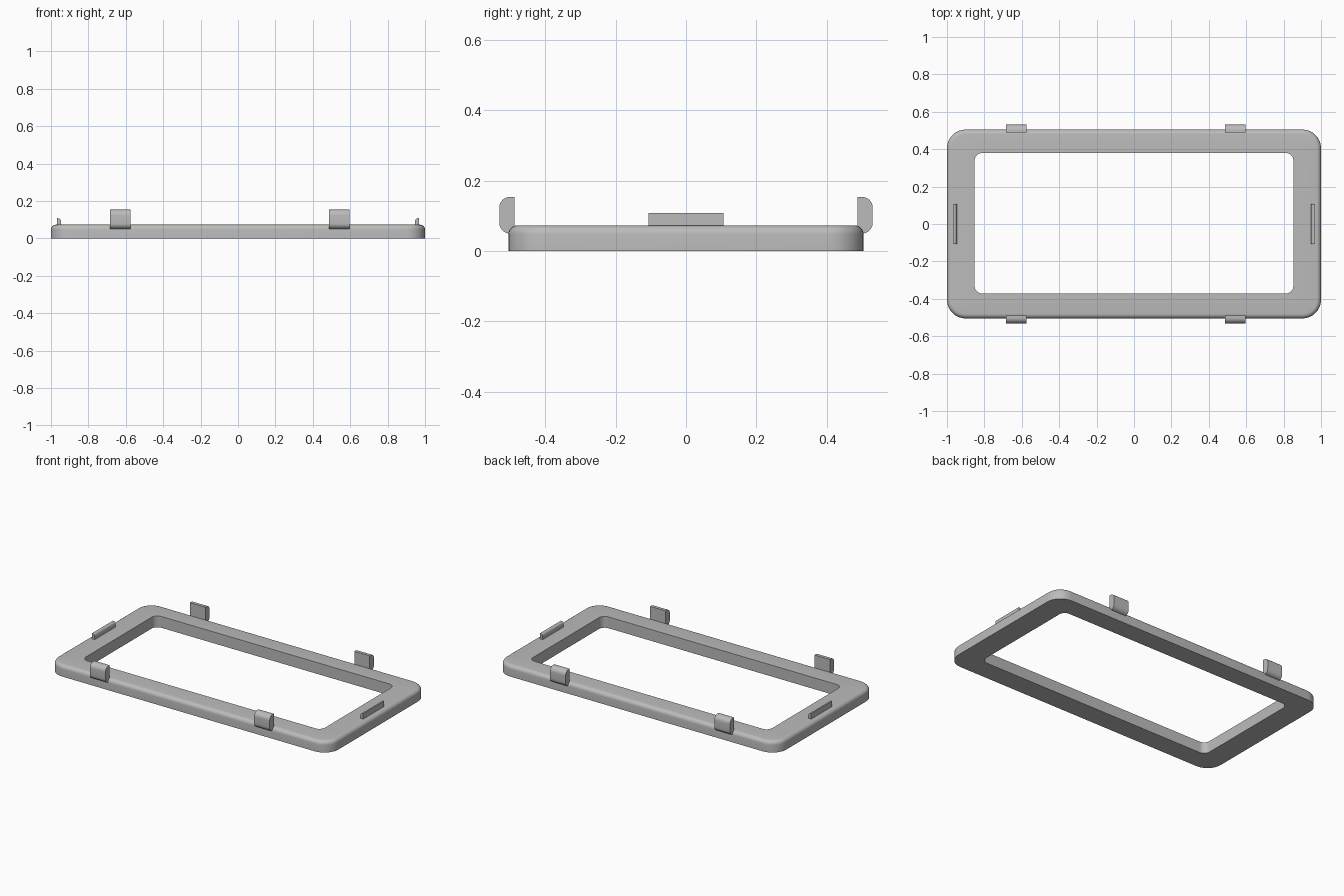
import bpy, bmesh
from math import sin, cos, pi, radians

cube = bpy.data.objects.get("Cube")
if cube:
    bpy.data.objects.remove(cube, do_unlink=True)

grey = bpy.data.materials.new("plain grey")
grey.use_nodes = True
colour = (0.5, 0.5, 0.5, 1)
grey.diffuse_color = colour
grey.node_tree.nodes["Principled BSDF"].inputs["Base Color"].default_value = colour


def finish(bm, name):
    bmesh.ops.recalc_face_normals(bm, faces=bm.faces)
    mesh = bpy.data.meshes.new(name)
    bm.to_mesh(mesh)
    bm.free()
    mesh.materials.append(grey)
    obj = bpy.data.objects.new(name, mesh)
    bpy.context.collection.objects.link(obj)
    bpy.ops.object.select_all(action='DESELECT')
    obj.select_set(True)
    bpy.context.view_layer.objects.active = obj
    bpy.ops.object.shade_smooth_by_angle(angle=radians(35))
    return obj


def arc(cx, cy, r, start, end, steps=8):
    angles = [start + (end - start) * i / steps for i in range(steps + 1)]
    return [(cx + r * cos(a), cy + r * sin(a)) for a in angles]


def rounded_loop(bm, hx, hy, r, z, cy=0):
    """Rounded rectangle of vertices, always with the same point count."""
    points = []
    for k, (sx, sy) in enumerate([(1, 1), (-1, 1), (-1, -1), (1, -1)]):
        points += arc(sx * (hx - r), cy + sy * (hy - r), r, k * pi / 2, (k + 1) * pi / 2)
    return [bm.verts.new((x, y, z)) for x, y in points]


# Frame: sharp bottom, rounded outer top edge, straight opening
HX, HY, TOP, CORNER, FILLET = 1.0, 0.505, 0.073, 0.1, 0.025
bm = bmesh.new()
loops = [rounded_loop(bm, HX, HY, CORNER, 0)]
for c, z in arc(0, TOP - FILLET, FILLET, 0, pi / 2, 6):
    inset = FILLET - c
    loops.append(rounded_loop(bm, HX - inset, HY - inset, CORNER - inset, z))
for z in (TOP, 0):
    loops.append(rounded_loop(bm, 0.852, 0.375, 0.04, z, 0.004))
for a, b in zip(loops, loops[1:] + loops[:1]):
    for i in range(len(a)):
        j = (i + 1) % len(a)
        bm.faces.new((a[i], a[j], b[j], b[i]))
finish(bm, "frame")


def extruded(name, profile, place, start, end):
    """Extrude a closed profile; place maps (u, v, along) to x, y, z."""
    bm = bmesh.new()
    a, b = [[bm.verts.new(place(u, v, w)) for u, v in profile] for w in (start, end)]
    bm.faces.new(a)
    bm.faces.new(b)
    for i in range(len(a)):
        j = (i + 1) % len(a)
        bm.faces.new((a[i], a[j], b[j], b[i]))
    finish(bm, name)


# Clips: flat inside, rounded outside edges
IN, OUT, LOW, HIGH, R = 0.488, 0.531, 0.05, 0.154, 0.03
clip = [(IN, HIGH), (IN, LOW)]
clip += arc(OUT - R, LOW + R, R, -pi / 2, 0)
clip += arc(OUT - R, HIGH - R, R, 0, pi / 2)
for side, s in (("front", -1), ("back", 1)):
    for end, x in (("right", -0.629), ("left", 0.542)):
        extruded(f"{side}_{end}_clip", clip, lambda u, v, w: (w, s * u, v),
                 x - 0.055, x + 0.055)

# End ridges: thin bars with a rounded inner top edge
ridge = [(0.947, 0.06), (0.967, 0.06), (0.967, 0.108)]
ridge += arc(0.962, 0.093, 0.015, pi / 2, pi)
for side, s in (("right", -1), ("left", 1)):
    extruded(f"{side}_ridge", ridge, lambda u, v, w: (s * u, w, v), -0.107, 0.107)
